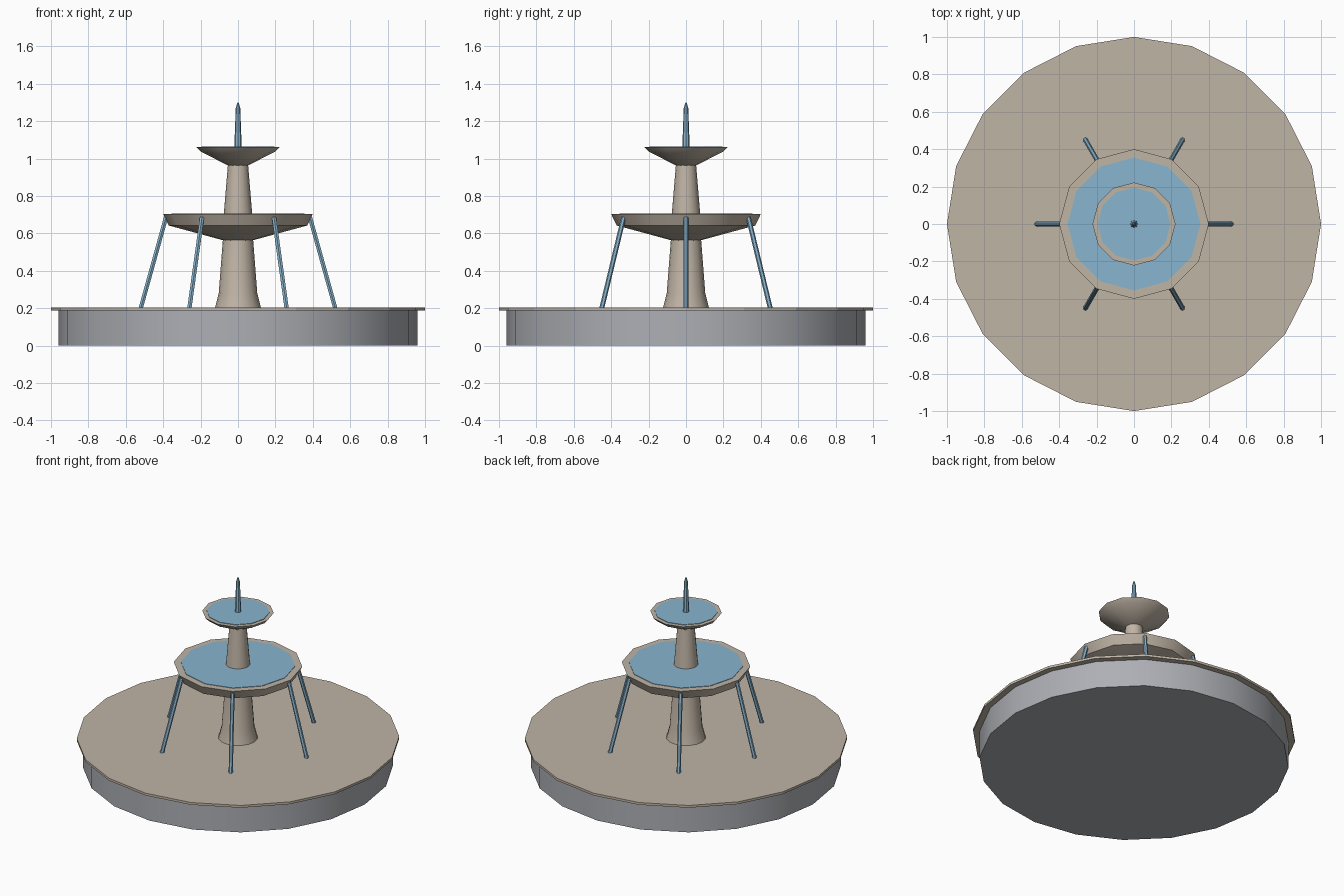
import bpy
import math
from mathutils import Vector

cube = bpy.data.objects.get("Cube")
if cube:
    bpy.data.objects.remove(cube, do_unlink=True)


def make_material(name, color):
    mat = bpy.data.materials.new(name)
    mat.use_nodes = True
    mat.diffuse_color = (*color, 1)
    mat.node_tree.nodes["Principled BSDF"].inputs["Base Color"].default_value = (*color, 1)
    return mat


stone = make_material("warm stone", (0.53, 0.46, 0.38))
concrete = make_material("grey concrete", (0.42, 0.43, 0.46))
water = make_material("water blue", (0.25, 0.46, 0.62))


def lathe(name, profile, sides, mat, smooth=True):
    """Spin (radius, height) points around z, closing both ends with flat caps."""
    verts = []
    for r, z in profile:
        for i in range(sides):
            a = math.tau * i / sides
            verts.append((r * math.cos(a), r * math.sin(a), z))
    faces = [tuple(reversed(range(sides)))]
    for ring in range(len(profile) - 1):
        lo, hi = ring * sides, (ring + 1) * sides
        for i in range(sides):
            j = (i + 1) % sides
            faces.append((lo + i, lo + j, hi + j, hi + i))
    top = (len(profile) - 1) * sides
    faces.append(tuple(range(top, top + sides)))
    mesh = bpy.data.meshes.new(name)
    mesh.from_pydata(verts, [], faces)
    mesh.materials.append(mat)
    obj = bpy.data.objects.new(name, mesh)
    bpy.context.collection.objects.link(obj)
    if smooth:
        bpy.ops.object.select_all(action="DESELECT")
        obj.select_set(True)
        bpy.context.view_layer.objects.active = obj
        bpy.ops.object.shade_smooth_by_angle(angle=math.radians(35))
    return obj


# Ground basin with its overhanging slab
lathe("basin_wall", [(0.96, 0), (0.96, 0.19)], 20, concrete)
lathe("basin_slab", [(1, 0.187), (1, 0.203)], 20, stone, smooth=False)

# Flared lower column and tapered upper column
lathe("lower_column", [(0.123, 0.2), (0.103, 0.28), (0.08, 0.58)], 16, stone)
lathe("upper_column", [(0.077, 0.69), (0.053, 0.98)], 16, stone)

# Two bowls, each filled with water to the rim
lathe("middle_bowl", [(0.08, 0.563), (0.37, 0.642), (0.4, 0.703)], 12, stone)
lathe("middle_water", [(0.355, 0.698), (0.355, 0.706)], 12, water, smooth=False)
lathe("top_bowl", [(0.053, 0.963), (0.2, 1.037), (0.222, 1.062)], 12, stone)
lathe("top_water", [(0.195, 1.058), (0.195, 1.065)], 12, water, smooth=False)

# Central jet
lathe("top_jet", [(0.02, 1.06), (0.012, 1.27), (0.003, 1.3)], 8, water)

# Six streams falling from the middle bowl
for i in range(6):
    a = math.tau * i / 6
    out = Vector((math.cos(a), math.sin(a), 0))
    foot = out * 0.52 + Vector((0, 0, 0.2))
    head = out * 0.385 + Vector((0, 0, 0.685))
    span = head - foot
    stream = lathe(f"falling_stream_{i + 1}", [(0.013, 0), (0.013, span.length)], 6, water)
    stream.location = foot
    stream.rotation_euler = span.to_track_quat("Z", "Y").to_euler()
